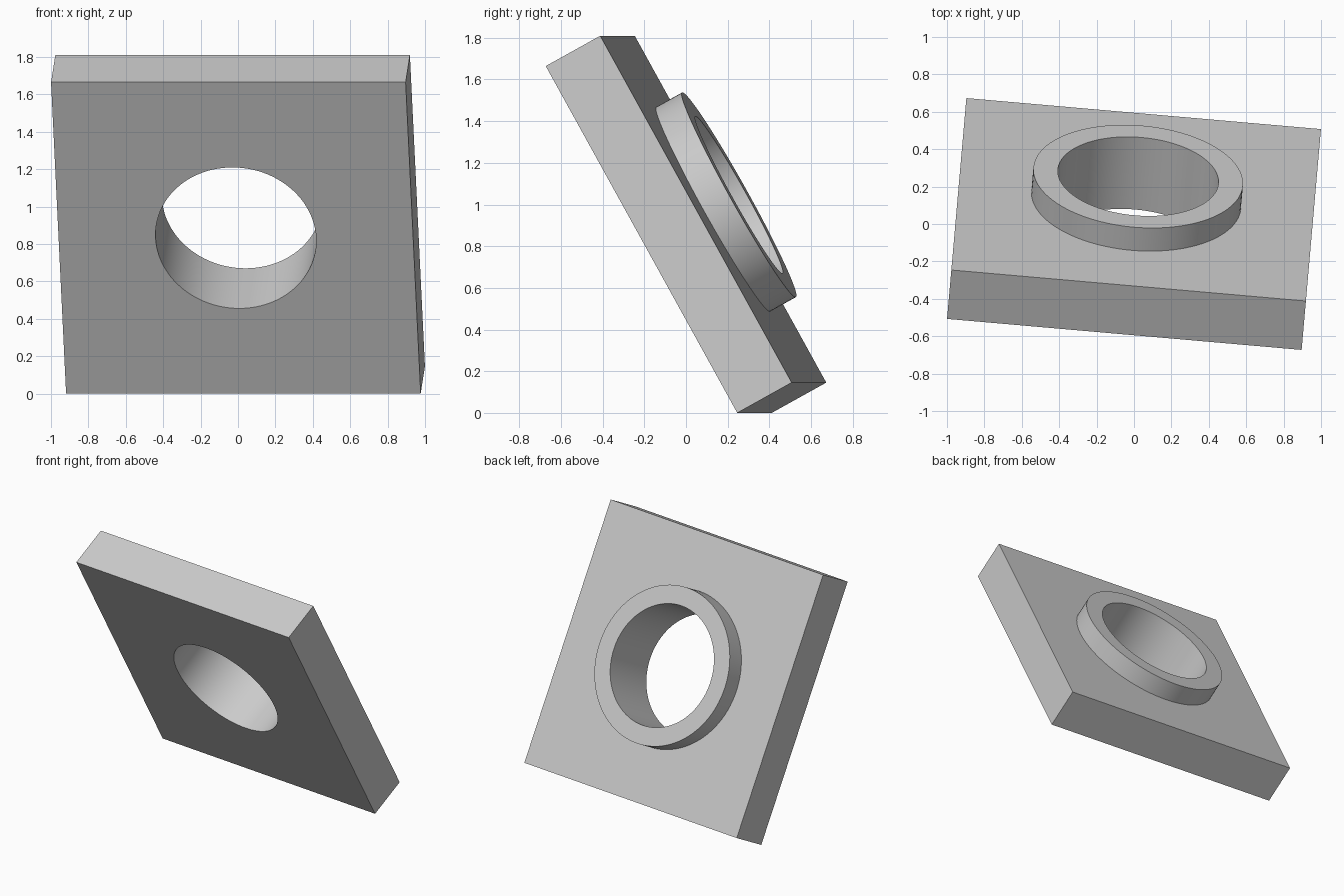
import bpy
from math import radians
from mathutils import Matrix

old = bpy.data.objects.get("Cube")
if old:
    bpy.data.objects.remove(old, do_unlink=True)

SIDE, THICK = 1.903, 0.30
BOSS_R, BORE_R, BOSS_H = 0.562, 0.431, 0.142
SEGMENTS = 96

grey = bpy.data.materials.new("light_grey")
grey.use_nodes = True
colour = (0.6, 0.6, 0.6, 1)
grey.diffuse_color = colour
grey.node_tree.nodes["Principled BSDF"].inputs["Base Color"].default_value = colour


def cylinder(name, radius, bottom, top):
    bpy.ops.mesh.primitive_cylinder_add(vertices=SEGMENTS, radius=radius, depth=top - bottom,
                                        location=(0, 0, (bottom + top) / 2))
    obj = bpy.context.object
    obj.name = name
    obj.data.materials.append(grey)
    return obj


def combine(target, tool, operation):
    mod = target.modifiers.new(operation.lower(), 'BOOLEAN')
    mod.operation, mod.solver, mod.object = operation, 'EXACT', tool
    bpy.context.view_layer.objects.active = target
    bpy.ops.object.modifier_apply(modifier=mod.name)
    bpy.data.objects.remove(tool, do_unlink=True)


# Square plate, built flat
bpy.ops.mesh.primitive_cube_add(size=1)
plate = bpy.context.object
plate.name = "plate_with_collar"
plate.data.transform(Matrix.Diagonal((SIDE, SIDE, THICK, 1)))
plate.data.materials.append(grey)

# Raised collar on the back face, then a bore through everything
combine(plate, cylinder("collar", BOSS_R, 0, THICK / 2 + BOSS_H), 'UNION')
combine(plate, cylinder("bore", BORE_R, -THICK, THICK * 2), 'DIFFERENCE')

# Smooth round walls with sharp rims
bpy.ops.object.select_all(action='DESELECT')
plate.select_set(True)
bpy.context.view_layer.objects.active = plate
bpy.ops.object.shade_smooth_by_angle(angle=radians(30))

# Lean and turn the whole part, then stand it on the ground
plate.data.transform(Matrix.Rotation(radians(-5), 4, 'Z') @ Matrix.Rotation(radians(-61), 4, 'X'))
plate.location.z = -min(v.co.z for v in plate.data.vertices)
